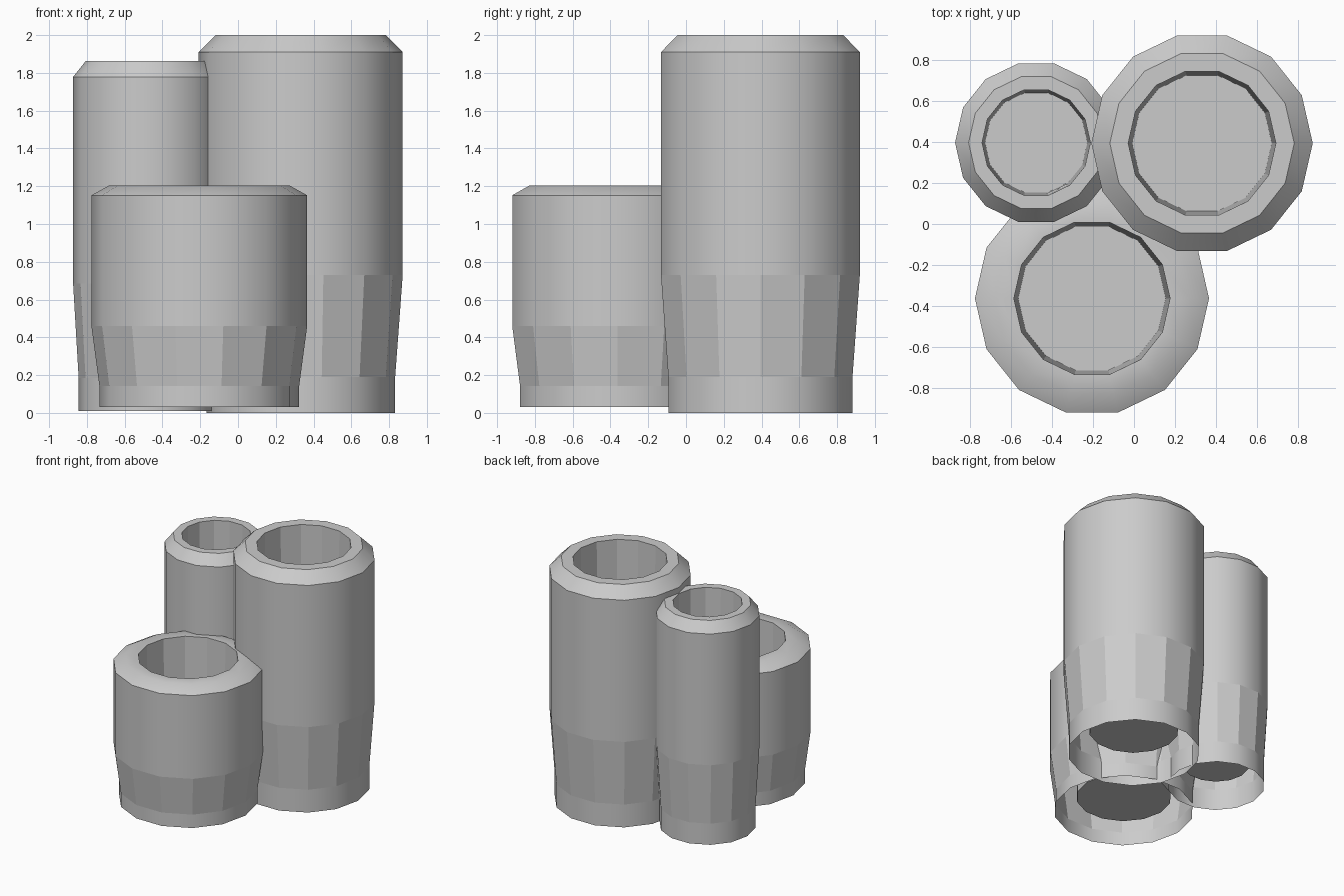
import bpy, bmesh, math

if "Cube" in bpy.data.objects:
    bpy.data.objects.remove(bpy.data.objects["Cube"])

SIDES = 14
# Shared profile as (radius, height) fractions: outer base, taper, wall, chamfer, rim, inner wall
PROFILE = [(0.926, 0.0), (0.926, 0.095), (1.0, 0.365), (1.0, 0.955),
           (0.833, 1.0), (0.667, 1.0), (0.63, 0.097)]
FLAT_BANDS = (1, 5)  # faceted bands: taper and inner wall

grey = bpy.data.materials.new("mid_grey")
grey.diffuse_color = (0.56, 0.56, 0.56, 1.0)
grey.use_nodes = True
grey.node_tree.nodes["Principled BSDF"].inputs["Base Color"].default_value = grey.diffuse_color


def make_tube(name, x, y, z0, z1, radius):
    bm = bmesh.new()
    rings = []
    for r, h in PROFILE:
        z = z0 + h * (z1 - z0)
        rings.append([bm.verts.new((x + r * radius * math.cos(math.tau * i / SIDES),
                                    y + r * radius * math.sin(math.tau * i / SIDES), z))
                      for i in range(SIDES)])
    # Outer shell, rim and inner wall
    for k in range(len(rings) - 1):
        a, b = rings[k], rings[k + 1]
        for i in range(SIDES):
            j = (i + 1) % SIDES
            face = bm.faces.new((a[i], a[j], b[j], b[i]))
            face.smooth = k not in FLAT_BANDS
    # Floor inside the tube; the underside of the shell stays open
    bm.faces.new(rings[-1])
    # Crisp profile corners
    bm.normal_update()
    for e in bm.edges:
        if len(e.link_faces) == 2 and e.calc_face_angle() > math.radians(30):
            e.smooth = False
    mesh = bpy.data.meshes.new(name)
    bm.to_mesh(mesh)
    bm.free()
    mesh.materials.append(grey)
    obj = bpy.data.objects.new(name, mesh)
    bpy.context.collection.objects.link(obj)
    return obj


make_tube("tall_wide_tube", 0.332, 0.394, 0.0, 2.0, 0.54)
make_tube("tall_thin_tube", -0.477, 0.397, 0.01, 1.862, 0.396)
make_tube("short_tube", -0.205, -0.363, 0.03, 1.205, 0.571)
